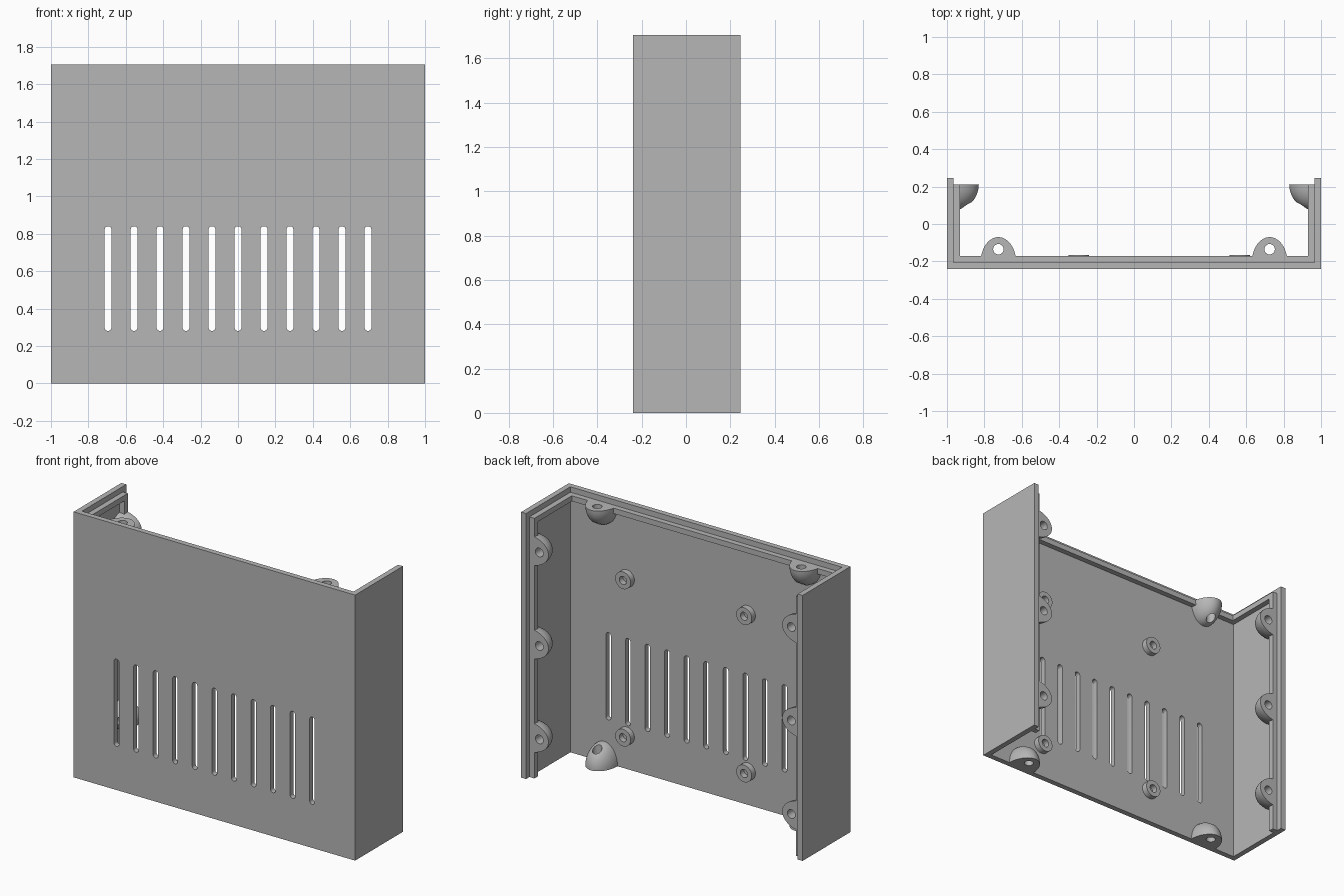
import bpy, bmesh, math
from mathutils import Matrix, Vector

cube = bpy.data.objects.get("Cube")
if cube:
    bpy.data.objects.remove(cube, do_unlink=True)

# Single plain grey material
grey = bpy.data.materials.new("plain grey")
grey.use_nodes = True
COLOUR = (0.47, 0.47, 0.47, 1)
grey.diffuse_color = COLOUR
grey.node_tree.nodes["Principled BSDF"].inputs["Base Color"].default_value = COLOUR

HEIGHT, WALL = 1.705, 0.035
FRONT, BACK = -0.24, 0.245
INNER_X, INNER_Y = 1 - WALL, FRONT + WALL
RIM_Z, RIM_Y = HEIGHT - WALL, BACK - WALL


def add_object(name, mesh, matrix=None):
    obj = bpy.data.objects.new(name, mesh)
    bpy.context.collection.objects.link(obj)
    if matrix:
        obj.matrix_world = matrix
    return obj


def to_mesh(name, bm):
    bmesh.ops.recalc_face_normals(bm, faces=bm.faces)
    mesh = bpy.data.meshes.new(name)
    bm.to_mesh(mesh)
    bm.free()
    mesh.materials.append(grey)
    return mesh


def add_prism(bm, outline, direction):
    """Extrude a closed outline of 3D points along a direction."""
    face = bm.faces.new([bm.verts.new(p) for p in outline])
    out = bmesh.ops.extrude_face_region(bm, geom=[face], use_keep_orig=True)
    verts = [v for v in out["geom"] if isinstance(v, bmesh.types.BMVert)]
    bmesh.ops.translate(bm, verts=verts, vec=direction)


def u_prism(name, x, front, back, z0, z1):
    """U-shaped wall of one thickness, open at the back."""
    xi, yi = x - WALL, front + WALL
    pts = [(-x, front), (x, front), (x, back), (xi, back),
           (xi, yi), (-xi, yi), (-xi, back), (-x, back)]
    bm = bmesh.new()
    add_prism(bm, [(px, py, z0) for px, py in pts], (0, 0, z1 - z0))
    return add_object(name, to_mesh(name, bm))


def cut(obj, cutter_bm):
    """Subtract a cutter and keep the finished mesh."""
    cutter = add_object("cutter", to_mesh("cutter", cutter_bm))
    cutter.hide_render = True
    mod = obj.modifiers.new("cut", 'BOOLEAN')
    mod.operation, mod.solver, mod.object = 'DIFFERENCE', 'EXACT', cutter
    bpy.context.view_layer.update()
    graph = bpy.context.evaluated_depsgraph_get()
    mesh = bpy.data.meshes.new_from_object(obj.evaluated_get(graph))
    obj.modifiers.clear()
    obj.data = mesh
    bpy.data.objects.remove(cutter, do_unlink=True)
    return mesh


def add_cylinder(bm, radius, depth, matrix):
    bmesh.ops.create_cone(bm, cap_ends=True, segments=32, radius1=radius,
                          radius2=radius, depth=depth, matrix=matrix)


# Outer shell with a row of round-ended vent slots
shell = u_prism("outer_shell", 1, FRONT, BACK, 0, HEIGHT)
slots = bmesh.new()
SLOT_R, SLOT_LOW, SLOT_HIGH = 0.018, 0.28, 0.84
for i in range(-5, 6):
    outline = []
    for centre, start in ((SLOT_HIGH - SLOT_R, 0), (SLOT_LOW + SLOT_R, math.pi)):
        for k in range(13):
            a = start + math.pi * k / 12
            outline.append((i * 0.139 + SLOT_R * math.cos(a), FRONT - 0.05,
                            centre + SLOT_R * math.sin(a)))
    add_prism(slots, outline, (0, 0.15, 0))
cut(shell, slots)

# Stepped inner rim along the top and the two back edges
u_prism("top_rim", INNER_X, INNER_Y, RIM_Y, RIM_Z - WALL, RIM_Z)
for side, label in ((1, "left"), (-1, "right")):
    bm = bmesh.new()
    xa, xb = side * INNER_X, side * (INNER_X - WALL)
    ya = RIM_Y - WALL
    add_prism(bm, [(xa, ya, 0), (xb, ya, 0), (xb, RIM_Y, 0), (xa, RIM_Y, 0)],
              (0, 0, RIM_Z - WALL))
    add_object(label + "_back_rim", to_mesh(label + "_back_rim", bm))

# Screw lug: a quarter of an ellipsoid, flat on top, with a through hole
bm = bmesh.new()
bmesh.ops.create_uvsphere(bm, u_segments=48, v_segments=32, radius=1,
                          matrix=Matrix.Diagonal((0.095, 0.135, 0.135, 1)))
for normal in (Vector((0, 0, 1)), Vector((0, -1, 0))):
    bmesh.ops.bisect_plane(bm, geom=bm.verts[:] + bm.edges[:] + bm.faces[:],
                           plane_co=(0, 0, 0), plane_no=normal,
                           dist=1e-5, clear_outer=True)
    edges = [e for e in bm.edges if e.is_boundary]
    bmesh.ops.holes_fill(bm, edges=edges, sides=0)
lug = add_object("screw_lug", to_mesh("screw_lug", bm))
hole = bmesh.new()
add_cylinder(hole, 0.028, 0.5, Matrix.Translation((0, 0.07, 0)))
lug_mesh = cut(lug, hole)
bpy.data.objects.remove(lug, do_unlink=True)


def place_lug(name, out, up, location):
    """Put a lug on a wall: out leaves the wall, up is the flat face."""
    out, up = Vector(out), Vector(up)
    rot = Matrix((out.cross(up), out, up)).transposed().to_4x4()
    smooth.append(add_object(name, lug_mesh, Matrix.Translation(location) @ rot))


smooth = [shell]
for side, label in ((1, "left"), (-1, "right")):
    x = side * 0.725
    place_lug(label + "_top_lug", (0, 1, 0), (0, 0, 1), (x, INNER_Y, RIM_Z))
    place_lug(label + "_bottom_lug", (0, 1, 0), (0, 0, -1), (x, INNER_Y, 0))
    for n in range(3):
        place_lug(f"{label}_side_lug_{n + 1}", (-side, 0, 0), (0, 1, 0),
                  (side * INNER_X, RIM_Y, 0.26 + 0.6 * n))

# Four hollow board standoffs on the inside of the front panel
to_y = Matrix.Rotation(math.pi / 2, 4, 'X')
for x in (0.565, -0.295):
    for z in (0.215, 1.225):
        bm = bmesh.new()
        add_cylinder(bm, 0.055, 0.04, Matrix.Translation((x, INNER_Y + 0.018, z)) @ to_y)
        post = add_object("standoff", to_mesh("standoff", bm))
        hole = bmesh.new()
        add_cylinder(hole, 0.026, 0.2, Matrix.Translation((x, INNER_Y + 0.1, z)) @ to_y)
        cut(post, hole)
        smooth.append(post)

# Smooth the round surfaces, keep the hard edges
bpy.ops.object.select_all(action='DESELECT')
for obj in smooth:
    obj.select_set(True)
bpy.context.view_layer.objects.active = shell
bpy.ops.object.shade_smooth_by_angle(angle=math.radians(30))
